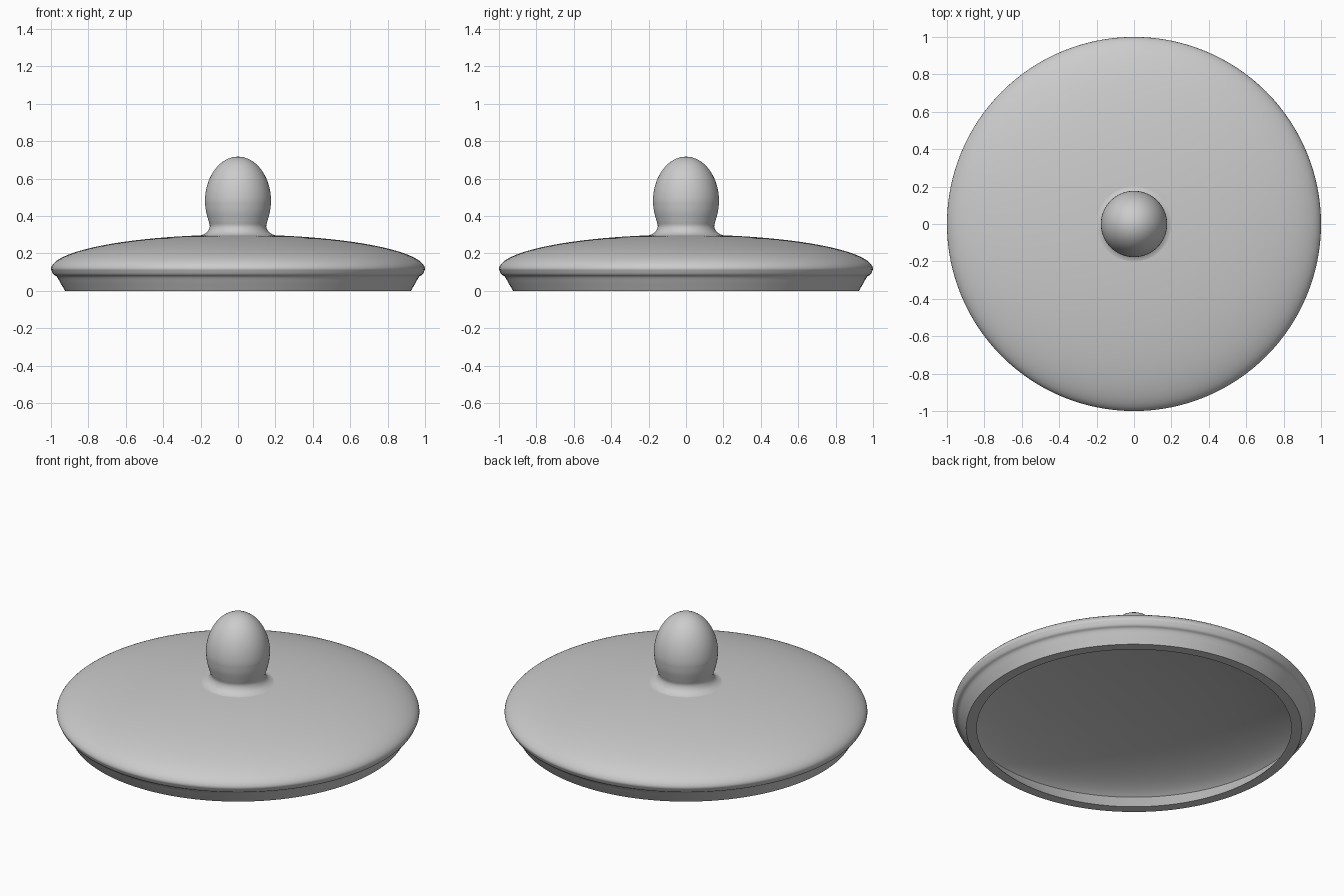
import bpy, bmesh
from math import sin, cos, pi, radians
from mathutils import Vector

if "Cube" in bpy.data.objects:
    bpy.data.objects.remove(bpy.data.objects["Cube"])

SEGMENTS = 128

grey = bpy.data.materials.new("plain grey")
grey.use_nodes = True
colour = (0.6, 0.6, 0.6, 1)
grey.diffuse_color = colour
grey.node_tree.nodes["Principled BSDF"].inputs["Base Color"].default_value = colour


def arc(rx, rz, z, start, end, steps):
    """Points (radius, height) along part of an ellipse centred on the axis."""
    angles = [start + (end - start) * i / steps for i in range(steps + 1)]
    return [(max(rx * cos(a), 0), z + rz * sin(a)) for a in angles]


def smooth_path(points, steps=5):
    """Catmull-Rom curve through the given profile points."""
    p = [Vector(q) for q in [points[0]] + points + [points[-1]]]
    path = []
    for a, b, c, d in zip(p, p[1:], p[2:], p[3:]):
        for i in range(steps):
            t = i / steps
            q = 0.5 * (2 * b + (c - a) * t + (2 * a - 5 * b + 4 * c - d) * t ** 2
                       + (3 * b - a - 3 * c + d) * t ** 3)
            path.append((q.x, q.y))
    return path + [points[-1]]


def lathe(name, profile):
    """Revolve a profile that starts and ends on the axis into a closed solid."""
    bm = bmesh.new()
    verts = [bm.verts.new((r, 0, z)) for r, z in profile]
    edges = [bm.edges.new(pair) for pair in zip(verts, verts[1:])]
    bmesh.ops.spin(bm, geom=verts + edges, cent=(0, 0, 0), axis=(0, 0, 1),
                   angle=2 * pi, steps=SEGMENTS)
    bmesh.ops.remove_doubles(bm, verts=bm.verts, dist=0.0001)
    bmesh.ops.recalc_face_normals(bm, faces=bm.faces)
    mesh = bpy.data.meshes.new(name)
    bm.to_mesh(mesh)
    bm.free()
    mesh.materials.append(grey)
    obj = bpy.data.objects.new(name, mesh)
    bpy.context.collection.objects.link(obj)
    bpy.ops.object.select_all(action="DESELECT")
    obj.select_set(True)
    bpy.context.view_layer.objects.active = obj
    bpy.ops.object.shade_smooth_by_angle(angle=radians(32))


# Lid: hollow dome, undercut inner wall, flat foot, flared skirt
inside = arc(0.985, 0.185, 0.065, pi / 2, 0.25, 24)
foot = [(0.867, 0)]
skirt = smooth_path([(0.925, 0), (0.948, 0.04), (0.968, 0.074), (0.987, 0.088), (1, 0.115)])
dome = arc(1, 0.185, 0.115, 0, pi / 2, 32)
lid_profile = inside + foot + skirt + dome[1:]
lathe("lid", lid_profile)

# Knob: egg-shaped grip on a flared neck
neck = smooth_path([(0.21, 0.294), (0.185, 0.301), (0.162, 0.318), (0.151, 0.345),
                    (0.158, 0.375), (0.171, 0.425), (0.177, 0.476)])
grip = arc(0.177, 0.241, 0.476, 0, pi / 2, 20)
lathe("knob", [(0, 0.28), (0.21, 0.28)] + neck + grip[1:])
